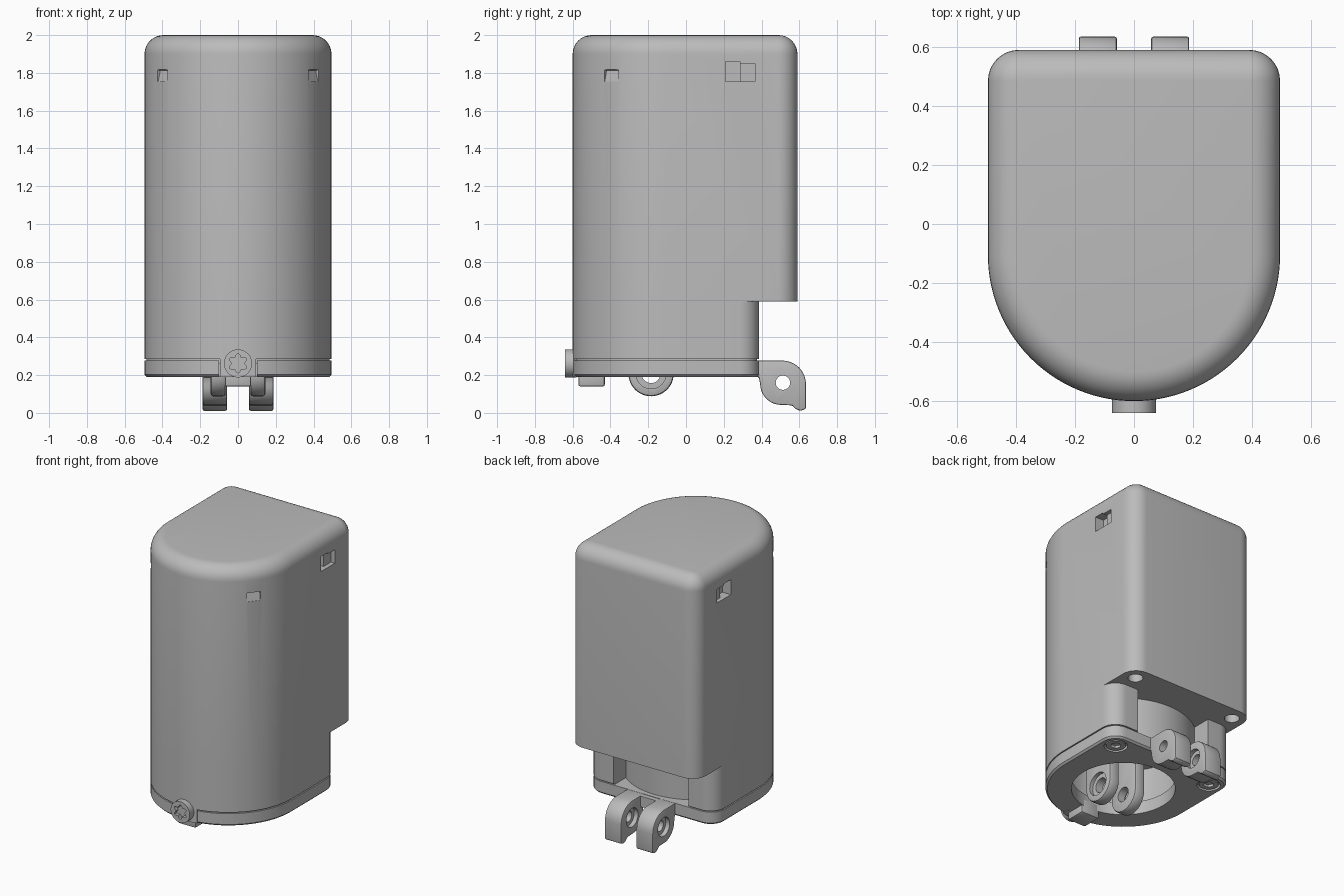
import bpy, bmesh, math
from mathutils import Matrix, Vector

cube = bpy.data.objects.get("Cube")
if cube:
    bpy.data.objects.remove(cube, do_unlink=True)

grey = bpy.data.materials.new("plain grey")
grey.use_nodes = True
grey.diffuse_color = (0.5, 0.5, 0.5, 1)
grey.node_tree.nodes["Principled BSDF"].inputs["Base Color"].default_value = (0.5, 0.5, 0.5, 1)

W, CY = 0.495, -0.105      # half width, centre of the round front
UP, FRONT, SIDE = Matrix(), Matrix.Rotation(math.pi / 2, 4, 'X'), \
    Matrix(((0, 0, 1, 0), (1, 0, 0, 0), (0, 1, 0, 0), (0, 0, 0, 1)))


def arc(cx, cy, r, a0, a1, n):
    return [(cx + r * math.cos(math.radians(a0 + (a1 - a0) * i / n)),
             cy + r * math.sin(math.radians(a0 + (a1 - a0) * i / n))) for i in range(n + 1)]


def outline(back, inset=0.0, corner=0.105):
    """Round-fronted plan with two rounded back corners."""
    r, k = corner - inset, W - corner
    return (arc(0, CY, W - inset, 180, 360, 56)
            + arc(k, back - corner, r, 0, 90, 8) + arc(-k, back - corner, r, 90, 180, 8))


def loft(name, rings, frame=UP):
    """Skin a list of (points, height) rings and cap both ends."""
    bm = bmesh.new()
    loops = [[bm.verts.new(frame @ Vector((x, y, h))) for x, y in pts] for pts, h in rings]
    n = len(loops[0])
    for a, b in zip(loops, loops[1:]):
        for i in range(n):
            bm.faces.new((a[i], a[(i + 1) % n], b[(i + 1) % n], b[i]))
    bm.faces.new(loops[0][::-1])
    bm.faces.new(loops[-1])
    bmesh.ops.recalc_face_normals(bm, faces=bm.faces)
    mesh = bpy.data.meshes.new(name)
    bm.to_mesh(mesh)
    bm.free()
    mesh.materials.append(grey)
    ob = bpy.data.objects.new(name, mesh)
    bpy.context.collection.objects.link(ob)
    return ob


def prism(name, pts, h0, h1, frame=UP):
    return loft(name, [(pts, h0), (pts, h1)], frame)


def disc(name, c, r, h0, h1, frame=UP, n=40):
    return prism(name, arc(c[0], c[1], r, 0, 360 - 360 / n, n - 1), h0, h1, frame)


def box(name, x0, x1, y0, y1, z0, z1):
    return prism(name, [(x0, y0), (x1, y0), (x1, y1), (x0, y1)], z0, z1)


def apply(ob, mod):
    bpy.context.view_layer.objects.active = ob
    bpy.ops.object.modifier_apply(modifier=mod.name)


def cut(ob, *cutters):
    for c in cutters:
        c.hide_render = True
        m = ob.modifiers.new("cut", 'BOOLEAN')
        m.operation, m.solver, m.object = 'DIFFERENCE', 'EXACT', c
        apply(ob, m)
        bpy.data.objects.remove(c, do_unlink=True)


def soften(ob, width):
    m = ob.modifiers.new("bevel", 'BEVEL')
    m.width, m.segments, m.limit_method, m.angle_limit = width, 2, 'ANGLE', math.radians(40)
    apply(ob, m)


# Upper housing with a rounded top
dome = [math.radians(11.25 * i) for i in range(9)]
housing = loft("upper_housing", [(outline(0.59), 0.59)] + [
    (outline(0.59, 0.1 * (1 - math.cos(a))), 1.9 + 0.1 * math.sin(a)) for a in dome])
for s in (-1, 1):
    # Latch windows in the sides, with a step inside
    deep = sorted((s * 0.43, s * 0.55))
    step = sorted((s * 0.465, s * 0.55))
    cut(housing, box("latch_cut", *deep, 0.21, 0.285, 1.755, 1.86),
        box("latch_step_cut", *step, 0.28, 0.365, 1.755, 1.85))
    # Shallow sloped notches in the round front
    notch = box("notch_cut", -0.05, 0.012, -0.045, 0.045, 0, 0.06)
    turn = math.radians(-36 if s > 0 else 216)
    spot = Vector((W * math.cos(turn), CY + W * math.sin(turn), 1.755))
    notch.data.transform(Matrix.Translation(spot) @ Matrix.Rotation(turn, 4, 'Z')
                         @ Matrix.Rotation(-0.25, 4, 'Y')
                         @ Matrix.Translation((0.045, 0, 0)))
    cut(housing, notch)
    # Screw holes under the back overhang
    cut(housing, disc("hole_cut", (s * 0.4, 0.49), 0.048, 0.5, 0.75))

# Lower housing: thin seam at its foot, pocket at the back, hollow core
BACK = 0.387
lower = loft("lower_housing", [(outline(BACK, 0.01), 0.26), (outline(BACK, 0.01), 0.286),
                               (outline(BACK), 0.286), (outline(BACK), 0.59)])
cut(lower, box("pocket_cut", -0.29, 0.29, 0.2, 0.6, 0.2, 0.7),
    disc("core_cut", (0, CY), 0.4, 0.1, 0.55, n=64))
barrel = disc("core_barrel", (0, CY), 0.46, 0.262, 0.589, n=80)
cut(barrel, disc("core_cut", (0, CY), 0.4, 0.1, 0.55, n=64))

# Base plate with a round opening and a gap for the front tab
plate = loft("base_plate", [(outline(BACK, 0.012), 0.19), (outline(BACK), 0.202),
                            (outline(BACK), 0.278)])
cut(plate, disc("opening_cut", (0, CY), 0.33, 0.1, 0.4, n=64),
    box("gap_cut", -0.1, 0.1, -0.7, -0.53, 0.1, 0.4))
prism("front_tab", arc(0, CY, W, 259, 281, 8) + [(0.094, -0.5), (-0.094, -0.5)], 0.19, 0.3)
foot = box("front_foot", -0.07, 0.07, -0.57, -0.43, 0.14, 0.24)
soften(foot, 0.01)

# Base plate screws with hexagon sockets
for side, s in (("left", 1), ("right", -1)):
    spot = (s * 0.385, 0.28)
    cut(plate, disc("seat_cut", spot, 0.075, 0.1, 0.215))
    screw = disc(side + "_base_screw", spot, 0.062, 0.193, 0.22)
    cut(screw, disc("socket_cut", spot, 0.034, 0.1, 0.21, n=6))

# Front screw with a six-lobed socket
head = disc("front_screw", (0, 0.262), 0.074, 0.58, 0.64, FRONT, 48)
star = []
for i in range(48):
    a = 2 * math.pi * i / 48
    r = 0.042 + 0.009 * math.cos(6 * a)
    star.append((r * math.sin(a), 0.262 + r * math.cos(a)))
cut(head, prism("star_cut", star, 0.615, 0.7, FRONT))

# Hinge ears behind the plate
HINGE = (0.513, 0.16)
ear_shape = ([(0.37, 0.277)] + arc(0.51, 0.152, 0.125, 90, 0, 10)
             + [(0.635, 0.022), (0.605, 0.01), (0.58, 0.022), (0.56, 0.04)]
             + arc(0.505, 0.155, 0.113, 270, 180, 8) + [(0.385, 0.19), (0.37, 0.19)])
for side, x0 in (("left", 0.058), ("right", -0.187)):
    ear = prism(side + "_hinge_ear", ear_shape, x0, x0 + 0.129, SIDE)
    soften(ear, 0.01)
    cut(ear, disc("pin_cut", HINGE, 0.038, x0 - 0.1, x0 + 0.2, SIDE),
        disc("bore_cut", HINGE, 0.065, x0 - 0.1, x0 + 0.03, SIDE))
    if side == "right":
        cut(ear, disc("bore_cut", HINGE, 0.065, x0 + 0.1, x0 + 0.2, SIDE))
box("hinge_web", -0.07, 0.07, 0.37, 0.42, 0.2, 0.275)

# Hanging bracket arms inside the opening
PIVOT = (-0.185, 0.208)
arm_shape = arc(*PIVOT, 0.12, 180, 360, 24) + [(-0.065, 0.56), (-0.305, 0.56)]
for side, x0 in (("left", 0.065), ("right", -0.145)):
    arm = prism(side + "_inner_arm", arm_shape, x0, x0 + 0.08, SIDE)
    soften(arm, 0.014)
    outer = (x0 + 0.055, x0 + 0.2) if side == "left" else (x0 - 0.1, x0 + 0.025)
    cut(arm, disc("pin_cut", PIVOT, 0.05, x0 - 0.1, x0 + 0.2, SIDE),
        disc("bore_cut", PIVOT, 0.08, *outer, SIDE))

# Smooth shading with sharp edges kept, and centring in depth
bpy.ops.object.select_all(action='DESELECT')
for ob in bpy.context.collection.objects:
    if ob.type == 'MESH':
        ob.select_set(True)
        bpy.context.view_layer.objects.active = ob
bpy.ops.object.shade_smooth_by_angle(angle=math.radians(32))
